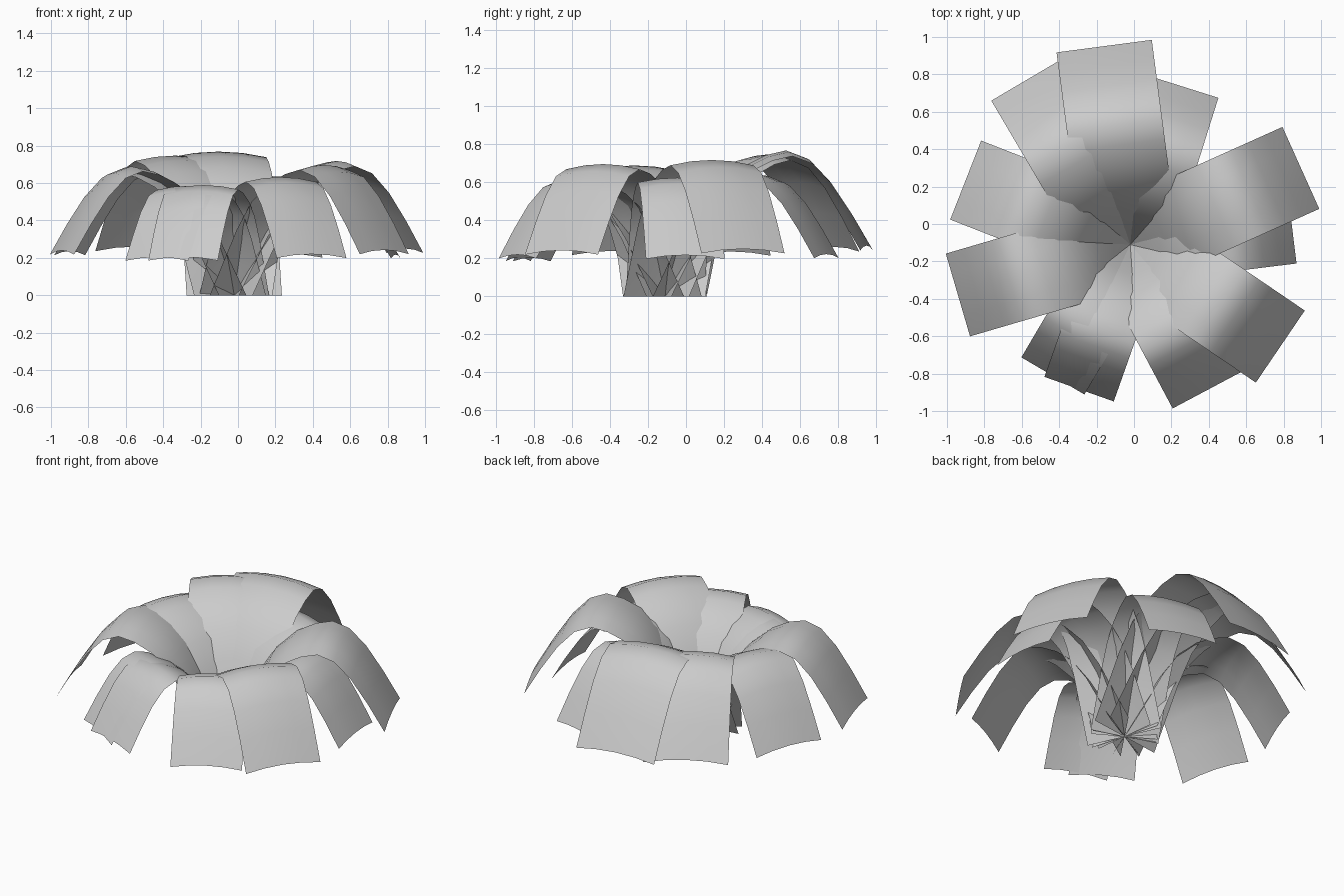
import bpy, bmesh
from math import sin, cos, radians

if "Cube" in bpy.data.objects:
    bpy.data.objects.remove(bpy.data.objects["Cube"])

CENTRE = (-0.02, -0.11)
# side profile of a unit leaf: distance from the centre, height
PROFILE = [(0, 0), (.09, .2), (.18, .39), (.28, .545), (.39, .64), (.5, .695),
           (.6, .718), (.7, .68), (.8, .575), (.9, .425), (1.0, .25)]
HALF_WIDTH = 0.24
ARCH = 0.028
ACROSS = (-1, -.5, 0, .5, 1)

# direction in degrees, size
LEAVES = [(97.5, 1.07), (120.5, 1.04), (72.5, .89), (24.2, 1.0), (7, .87),
          (-34.2, .97), (-62, .88), (-109.5, .82), (-120.5, .815),
          (196.3, .96), (158.6, .945)]


def make_leaf(name, angle, size):
    """Arching leaf card, slightly domed across its width."""
    a = radians(angle)
    bm = bmesh.new()
    rows = []
    for r, z in PROFILE:
        row = []
        for t in ACROSS:
            w = t * HALF_WIDTH
            drop = ARCH * t * t * min(1, z / .3)
            row.append(bm.verts.new((
                CENTRE[0] + size * (r * cos(a) - w * sin(a)),
                CENTRE[1] + size * (r * sin(a) + w * cos(a)),
                size * (z - drop))))
        rows.append(row)
    for low, high in zip(rows, rows[1:]):
        for i in range(len(ACROSS) - 1):
            f = bm.faces.new((low[i], high[i], high[i + 1], low[i + 1]))
            f.smooth = True
    bmesh.ops.recalc_face_normals(bm, faces=bm.faces[:])
    # upper side faces outwards
    bm.normal_update()
    if sum(f.normal.z for f in bm.faces) < 0:
        bmesh.ops.reverse_faces(bm, faces=bm.faces[:])
    mesh = bpy.data.meshes.new(name)
    bm.to_mesh(mesh)
    bm.free()
    bpy.context.collection.objects.link(bpy.data.objects.new(name, mesh))


for n, (angle, size) in enumerate(LEAVES, 1):
    make_leaf(f"leaf_{n}", angle, size)
